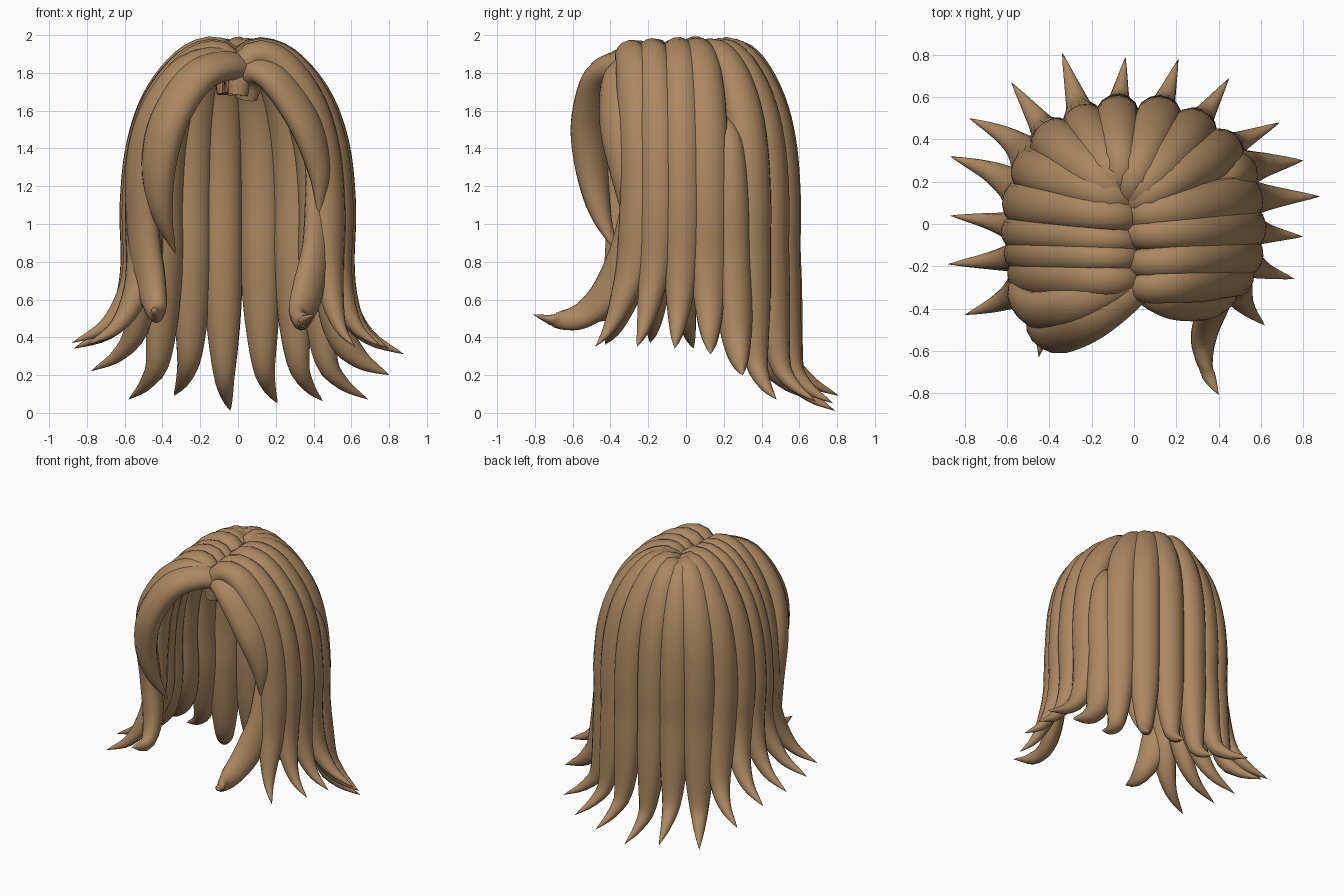
import bpy, bmesh, math, random
from mathutils import Vector

if "Cube" in bpy.data.objects:
    bpy.data.objects.remove(bpy.data.objects["Cube"])

random.seed(4)
SIDES, STEPS = 14, 44
mat = bpy.data.materials.new("hair_brown")
mat.diffuse_color = (0.41, 0.245, 0.12, 1)
mat.use_nodes = True
mat.node_tree.nodes["Principled BSDF"].inputs["Base Color"].default_value = mat.diffuse_color


def spline(pts, n):
    # Catmull-Rom curve resampled evenly by length
    p = [Vector(q) for q in pts]
    p = [p[0] * 2 - p[1]] + p + [p[-1] * 2 - p[-2]]
    dense = []
    for i in range(1, len(p) - 2):
        a, b, c, d = p[i - 1:i + 3]
        for k in range(20):
            t = k / 20
            dense.append(0.5 * (2 * b + (c - a) * t + (2 * a - 5 * b + 4 * c - d) * t * t
                                + (3 * b - a - 3 * c + d) * t ** 3))
    dense.append(p[-2])
    acc = [0.0]
    for u, v in zip(dense, dense[1:]):
        acc.append(acc[-1] + (v - u).length)
    out, j = [], 0
    for i in range(n + 1):
        s = acc[-1] * i / n
        while j < len(acc) - 2 and acc[j + 1] < s:
            j += 1
        f = (s - acc[j]) / max(acc[j + 1] - acc[j], 1e-9)
        out.append(dense[j].lerp(dense[j + 1], min(f, 1)))
    return out


def lock(name, pts, width, thick, taper=0.38, root=0.5):
    # Flattened tube with a blunt root and a pointed tip
    path = spline(pts, STEPS)
    bm = bmesh.new()
    rings = []
    for i, c in enumerate(path[:-1]):
        s = i / STEPS
        t = (path[i + 1] - path[max(i - 1, 0)]).normalized()
        out = Vector((c.x, c.y, max(0, c.z - 1.2) * 1.1)).normalized()
        side = t.cross(out).normalized()
        nrm = side.cross(t).normalized()
        k = root + (1 - root) * math.sin(min(s / 0.35, 1) * math.pi / 2)
        if s > 1 - taper:
            k *= math.sin((1 - s) / taper * math.pi / 2) ** 0.9
        kt = 0.75 * k + 0.25 * min(1, k * 1.6)
        ring = []
        for j in range(SIDES):
            a = 2 * math.pi * j / SIDES
            ring.append(bm.verts.new(c + side * math.cos(a) * width / 2 * k
                                     + nrm * math.sin(a) * thick / 2 * kt))
        rings.append(ring)
    for r, q in zip(rings, rings[1:]):
        for j in range(SIDES):
            h = (j + 1) % SIDES
            bm.faces.new((r[j], r[h], q[h], q[j]))
    bm.faces.new(rings[0][::-1])
    tip = bm.verts.new(path[-1])
    for j in range(SIDES):
        bm.faces.new((rings[-1][j], rings[-1][(j + 1) % SIDES], tip))
    bmesh.ops.recalc_face_normals(bm, faces=bm.faces)
    for f in bm.faces:
        f.smooth = len(f.verts) < 5
    me = bpy.data.meshes.new(name)
    bm.to_mesh(me)
    bm.free()
    me.materials.append(mat)
    bpy.context.collection.objects.link(bpy.data.objects.new(name, me))


def draped(root, mid, tip, short=False):
    # Over the crown, down the side, then flicked outward
    r, m, t = Vector(root), Vector(mid), Vector(tip[:2])
    zt = tip[2]
    lift = random.uniform(-0.015, 0.0) - 0.08 * max(0, -root[1] - 0.2)
    pts = []
    for f, z in ((0, 1.70), (0.05, 1.85), (0.22, 1.92), (0.5, 1.86), (0.78, 1.665),
                 (0.94, 1.42), (1, 1.12)):
        pts.append((*r.lerp(m, f), z + lift))
    if short:                                # starts lower, tucked under its neighbours
        pts = [(*r.lerp(m, 0.72), 1.55)] + pts[5:]
    for f, g, z in ((0.0, 0.12, 0.8), (0.15, 0.4, zt + 0.24), (0.48, 0.7, zt + 0.09), (1, 1, zt)):
        gy = g if abs(m.y) < 0.26 else f     # side locks lean along y first
        pts.append((m.x + (t.x - m.x) * f, m.y + (t.y - m.y) * gy, z))
    return pts


# Main locks around the head: root xy, mid xy, tip xyz, width, short
locks = [
    ("left_lock", (0.0, -0.27), (-0.51, -0.25), (-0.80, -0.43, 0.36), 0.21, 0),
    ("left_lock", (0.0, -0.16), (-0.53, -0.14), (-0.88, -0.19, 0.37), 0.18, 0),
    ("left_lock", (0.0, -0.08), (-0.54, -0.04), (-0.87, 0.04, 0.34), 0.18, 0),
    ("left_lock", (0.0, 0.03), (-0.53, 0.10), (-0.87, 0.32, 0.34), 0.22, 0),
    ("left_lock", (-0.02, 0.10), (-0.49, 0.26), (-0.78, 0.50, 0.22), 0.22, 0),
    ("back_lock", (-0.05, 0.12), (-0.39, 0.40), (-0.58, 0.67, 0.07), 0.23, 0),
    ("back_lock", (-0.06, 0.14), (-0.24, 0.48), (-0.34, 0.81, 0.09), 0.21, 0),
    ("back_lock", (-0.06, 0.16), (-0.08, 0.515), (-0.04, 0.79, 0.01), 0.21, 0),
    ("back_lock", (-0.04, 0.12), (0.12, 0.51), (0.21, 0.78, 0.05), 0.22, 0),
    ("back_lock", (-0.03, 0.10), (0.29, 0.455), (0.45, 0.69, 0.06), 0.22, 0),
    ("right_lock", (-0.03, 0.08), (0.42, 0.35), (0.69, 0.48, 0.07), 0.22, 0),
    ("right_lock", (-0.03, 0.05), (0.49, 0.24), (0.80, 0.30, 0.20), 0.20, 1),
    ("right_lock", (-0.03, 0.04), (0.525, 0.12), (0.88, 0.13, 0.31), 0.22, 0),
    ("right_lock", (-0.02, -0.05), (0.535, -0.02), (0.80, -0.06, 0.34), 0.21, 0),
    ("right_lock", (-0.01, -0.19), (0.525, -0.15), (0.76, -0.26, 0.35), 0.20, 0),
    ("right_lock", (0.0, -0.31), (0.48, -0.25), (0.62, -0.48, 0.35), 0.21, 0),
]
for i, (name, root, mid, tip, w, short) in enumerate(locks):
    lock(f"{name}_{i + 1}", draped(root, mid, tip, short), w, random.uniform(0.165, 0.19))

# Swept fringe on the left
lock("left_fringe", [(0.05, -0.22, 1.68), (0.0, -0.30, 1.83), (-0.2, -0.44, 1.79),
                     (-0.36, -0.51, 1.56), (-0.42, -0.50, 1.3), (-0.40, -0.45, 1.05),
                     (-0.33, -0.36, 0.84)], 0.23, 0.17, 0.5)
# Long front lock on the left, curling forward
lock("left_front_lock", [(0.03, -0.25, 1.72), (-0.06, -0.29, 1.87), (-0.27, -0.38, 1.82),
                         (-0.44, -0.41, 1.58), (-0.51, -0.37, 1.3), (-0.50, -0.33, 0.95),
                         (-0.46, -0.36, 0.68), (-0.43, -0.47, 0.53), (-0.45, -0.63, 0.55)],
     0.21, 0.15, 0.25)
# Short fringe on the right
lock("right_fringe", [(0.04, -0.25, 1.67), (0.07, -0.30, 1.81), (0.19, -0.35, 1.77),
                      (0.35, -0.36, 1.54), (0.43, -0.34, 1.28), (0.43, -0.33, 1.03)],
     0.22, 0.15, 0.55, 0.6)
# Long front lock on the right, curling forward
lock("right_front_lock", [(0.40, -0.21, 1.34), (0.42, -0.24, 1.2), (0.42, -0.30, 0.9),
                          (0.37, -0.41, 0.65), (0.33, -0.54, 0.52), (0.34, -0.68, 0.49),
                          (0.40, -0.81, 0.52)], 0.20, 0.13, 0.45, 0.6)
